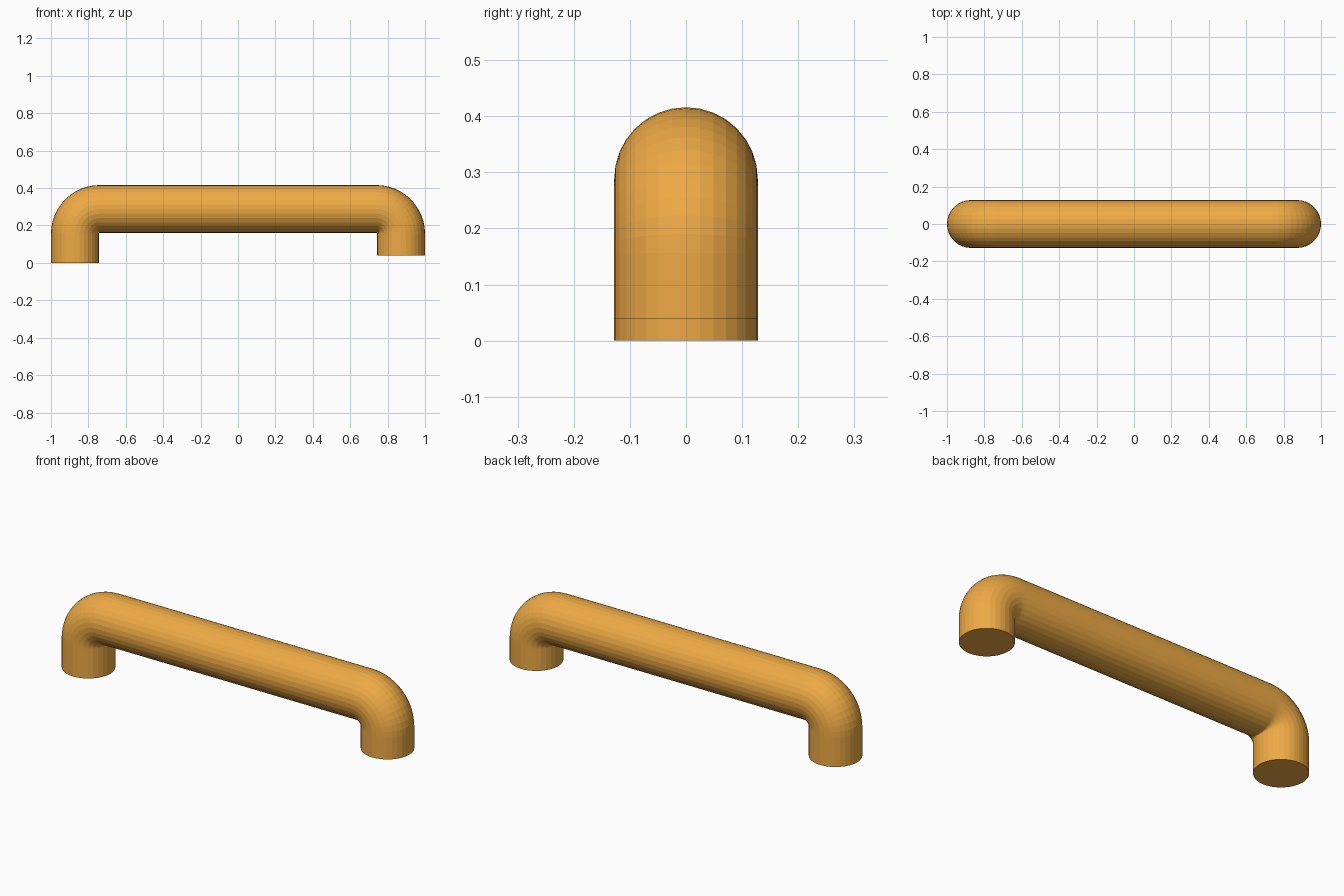
import bpy, bmesh
from math import sin, cos, pi

if "Cube" in bpy.data.objects:
    bpy.data.objects.remove(bpy.data.objects["Cube"])

R = 0.128        # tube radius
BEND = 0.132     # centreline bend radius
LEG_X = 1 - R    # leg axis
BAR_Z = 0.416 - R
SIDES, STEPS = 32, 12


def corner(side):
    """Centreline points (x, z, angle) of one elbow, from leg up to bar."""
    cx, cz = LEG_X - BEND, BAR_Z - BEND
    pts = []
    for i in range(STEPS + 1):
        a = pi / 2 * i / STEPS
        pts.append((side * (cx + BEND * cos(a)), cz + BEND * sin(a), a if side > 0 else pi - a))
    return pts


# Path: long left foot, elbow, bar, elbow, shorter right foot
path = [(-LEG_X, 0.0, pi)] + corner(-1) + corner(1)[::-1] + [(LEG_X, 0.04, 0.0)]

# Sweep a round section along the path
bm = bmesh.new()
rings = []
for x, z, a in path:
    ring = []
    for k in range(SIDES):
        t = 2 * pi * k / SIDES
        u = R * cos(t)
        ring.append(bm.verts.new((x + u * cos(a), R * sin(t), z + u * sin(a))))
    rings.append(ring)
for r0, r1 in zip(rings, rings[1:]):
    for k in range(SIDES):
        j = (k + 1) % SIDES
        bm.faces.new((r0[k], r0[j], r1[j], r1[k]))

# Flat foot ends
bm.faces.new(rings[0])
bm.faces.new(rings[-1])
bmesh.ops.recalc_face_normals(bm, faces=bm.faces)

mesh = bpy.data.meshes.new("pull_handle")
bm.to_mesh(mesh)
bm.free()
handle = bpy.data.objects.new("pull_handle", mesh)
bpy.context.collection.objects.link(handle)

# Warm orange finish
mat = bpy.data.materials.new("orange")
mat.diffuse_color = (0.85, 0.40, 0.06, 1)
mat.use_nodes = True
mat.node_tree.nodes["Principled BSDF"].inputs["Base Color"].default_value = mat.diffuse_color
mesh.materials.append(mat)
